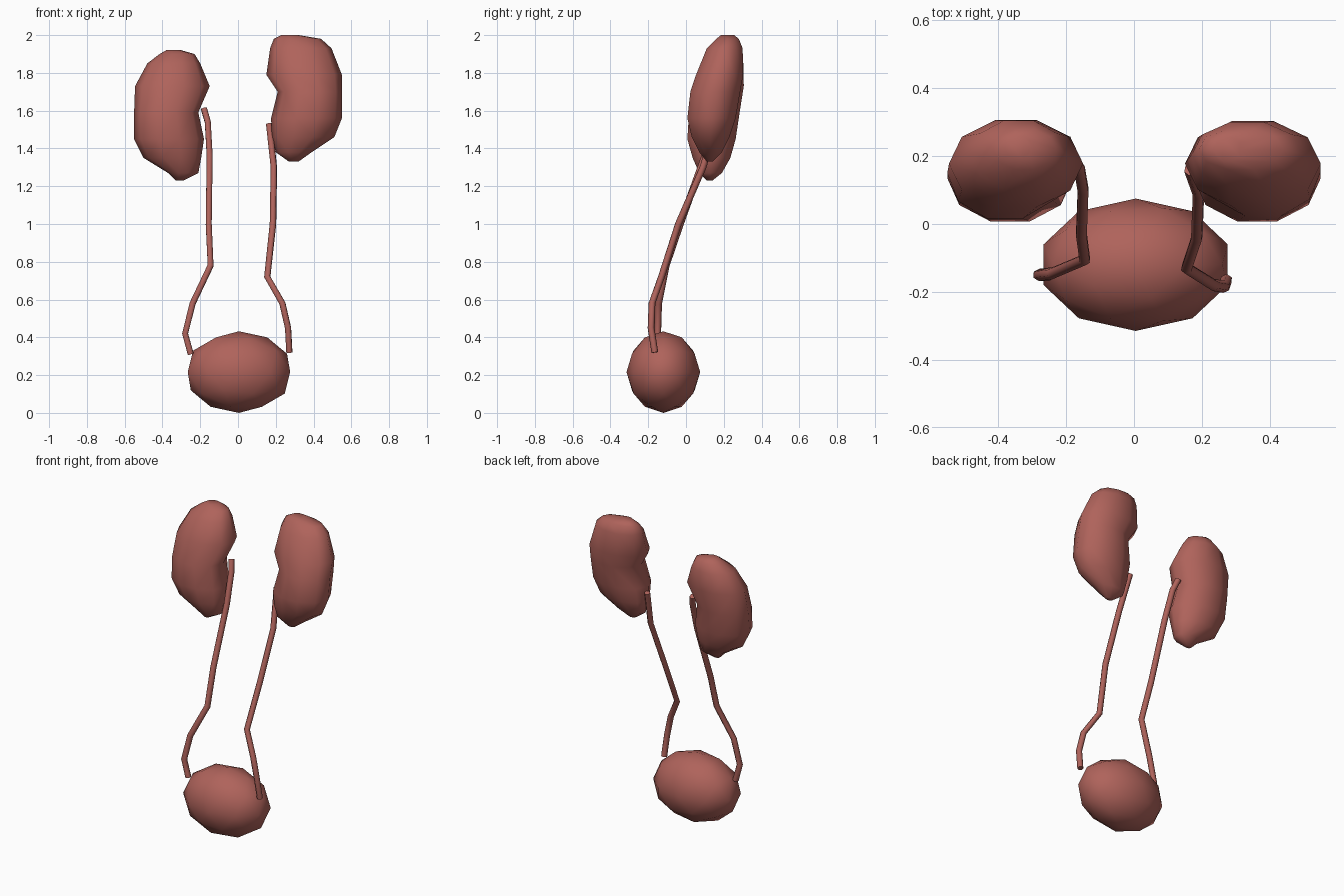
import bpy, bmesh, math

if "Cube" in bpy.data.objects:
    bpy.data.objects.remove(bpy.data.objects["Cube"])

mat = bpy.data.materials.new("organ_red")
mat.diffuse_color = (0.43, 0.125, 0.105, 1)
mat.use_nodes = True
mat.node_tree.nodes["Principled BSDF"].inputs["Base Color"].default_value = mat.diffuse_color


def add_mesh(name, bm):
    bmesh.ops.recalc_face_normals(bm, faces=bm.faces)
    for f in bm.faces:
        f.smooth = True
    me = bpy.data.meshes.new(name)
    bm.to_mesh(me)
    bm.free()
    me.materials.append(mat)
    ob = bpy.data.objects.new(name, me)
    bpy.context.collection.objects.link(ob)
    return ob


def kidney(name, side, rings, n=10):
    """Loft rings of (z, inner x, outer x, centre y, half depth)."""
    bm = bmesh.new()
    loops = []
    for z, xi, xo, yc, hy in rings:
        cx, hx = (xi + xo) / 2, (xo - xi) / 2
        loops.append([bm.verts.new((side * (cx + hx * math.cos(2 * math.pi * i / n)),
                                    yc + 1.05 * hy * math.sin(2 * math.pi * i / n), z))
                      for i in range(n)])
    for a, b in zip(loops, loops[1:]):
        for i in range(n):
            j = (i + 1) % n
            bm.faces.new((a[i], a[j], b[j], b[i]))
    bm.faces.new(loops[0])
    bm.faces.new(loops[-1])
    return add_mesh(name, bm)


def tube(name, pts, r=0.018, n=6):
    """Bent tube: horizontal-ish rings swept along a polyline."""
    cu = bpy.data.curves.new(name, 'CURVE')
    cu.dimensions = '3D'
    cu.bevel_depth = r
    cu.bevel_resolution = 1
    cu.use_fill_caps = True
    sp = cu.splines.new('POLY')
    sp.points.add(len(pts) - 1)
    for p, co in zip(sp.points, pts):
        p.co = (*co, 1)
    cu.materials.append(mat)
    ob = bpy.data.objects.new(name, cu)
    bpy.context.collection.objects.link(ob)
    return ob


# kidneys
kidney("kidney_high", 1, [
    (2.00, .23, .32, .22, .035), (1.98, .19, .44, .22, .06), (1.93, .17, .495, .205, .095),
    (1.79, .15, .55, .178, .125), (1.70, .21, .55, .155, .132), (1.56, .175, .55, .135, .128),
    (1.46, .18, .51, .13, .10), (1.38, .20, .39, .13, .06), (1.33, .27, .32, .125, .015)])
kidney("kidney_low", -1, [
    (1.92, .30, .38, .225, .035), (1.90, .23, .415, .22, .06), (1.85, .20, .48, .205, .10),
    (1.73, .15, .545, .178, .128), (1.59, .21, .55, .15, .134), (1.45, .18, .55, .135, .128),
    (1.35, .195, .50, .135, .10), (1.27, .21, .37, .13, .06), (1.23, .29, .33, .125, .015)])

# bladder
bm = bmesh.new()
bmesh.ops.create_icosphere(bm, subdivisions=2, radius=1)
for v in bm.verts:
    v.co = (0.005 + 0.285 * v.co.x, -0.12 + 0.195 * v.co.y, 0.216 + 0.216 * v.co.z)
add_mesh("bladder", bm)

# ureters
tube("ureter_low", [(-.18, .19, 1.61), (-.16, .16, 1.54), (-.15, .10, 1.36), (-.155, -.03, 1.0),
                    (-.145, -.105, .78), (-.24, -.145, .58), (-.28, -.15, .42), (-.25, -.15, .31)])
tube("ureter_high", [(.165, .16, 1.53), (.19, .09, 1.3), (.185, -.04, 1.0), (.155, -.13, .72),
                     (.235, -.18, .58), (.265, -.185, .45), (.272, -.165, .32)])
